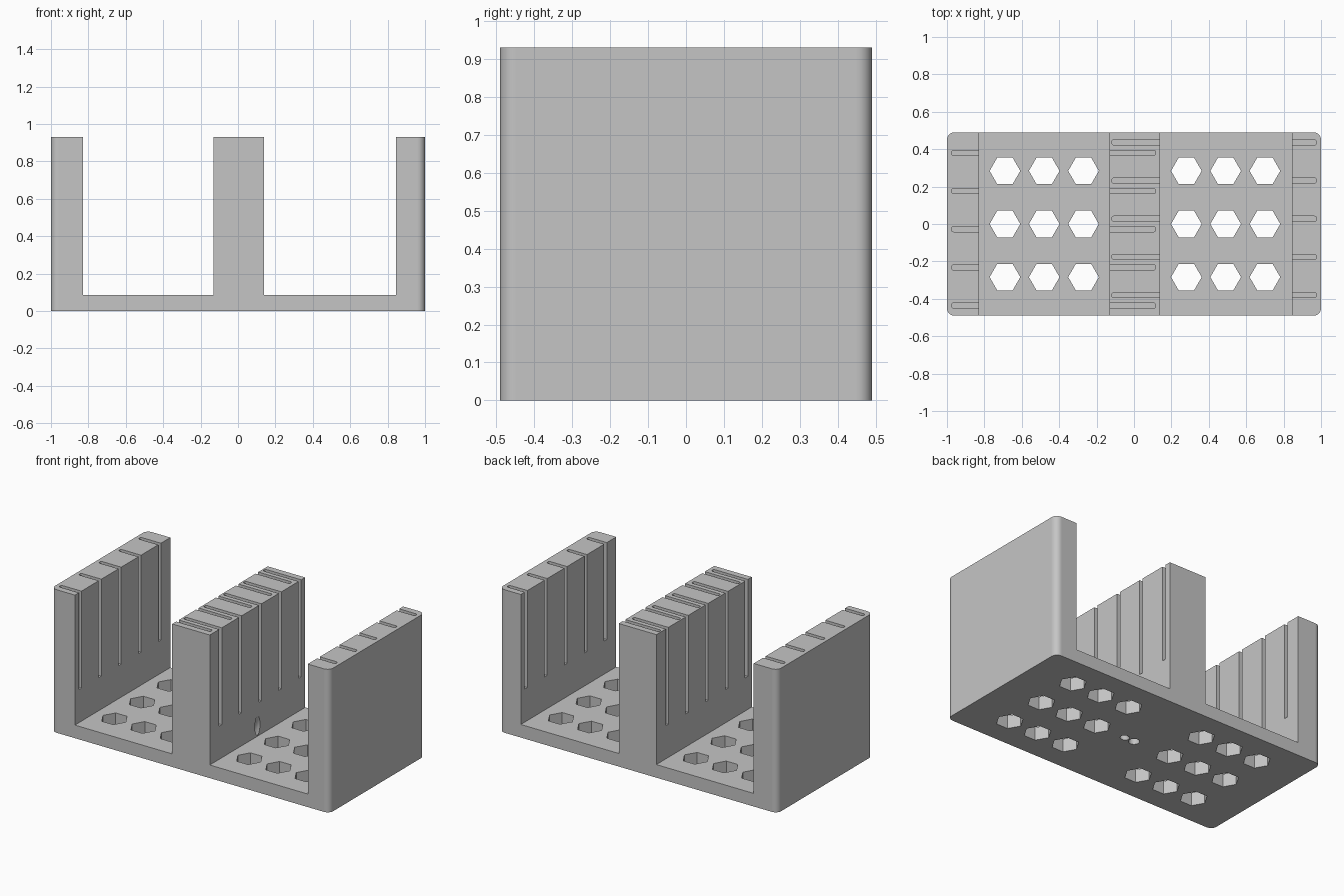
import bpy, bmesh, math
from mathutils import Matrix, Vector

cube = bpy.data.objects.get("Cube")
if cube:
    bpy.data.objects.remove(cube, do_unlink=True)

HALF_Y, TOP, FLOOR = 0.49, 0.93, 0.085
WALL_L, MID_L, MID_R, WALL_R = -0.83, -0.13, 0.14, 0.845

grey = bpy.data.materials.new("matte grey plastic")
grey.use_nodes = True
colour = (0.56, 0.56, 0.56, 1)
grey.diffuse_color = colour
grey.node_tree.nodes["Principled BSDF"].inputs["Base Color"].default_value = colour


def to_object(name, bm):
    bmesh.ops.recalc_face_normals(bm, faces=bm.faces)
    mesh = bpy.data.meshes.new(name)
    bm.to_mesh(mesh)
    bm.free()
    mesh.materials.append(grey)
    obj = bpy.data.objects.new(name, mesh)
    bpy.context.collection.objects.link(obj)
    return obj


def upright_edges(bm, verts):
    found = {e for v in verts for e in v.link_edges}
    return [e for e in found
            if (e.verts[0].co - e.verts[1].co).xy.length < 1e-5]


def add_slot(bm, x0, x1, y, z0=0.30, z1=1.0, width=0.027):
    """Upright slot with a rounded closed end."""
    size = Matrix.Diagonal((x1 - x0, width, z1 - z0, 1))
    place = Matrix.Translation(((x0 + x1) / 2, y, (z0 + z1) / 2))
    verts = bmesh.ops.create_cube(bm, size=1, matrix=place @ size)["verts"]
    bmesh.ops.bevel(bm, geom=upright_edges(bm, verts), offset=0.009,
                    segments=3, profile=0.5, affect='EDGES')


def add_rod(bm, start, end, radius, sides):
    start, end = Vector(start), Vector(end)
    axis = end - start
    turn = axis.to_track_quat('Z', 'Y').to_matrix().to_4x4()
    bmesh.ops.create_cone(bm, cap_ends=True, segments=sides, radius1=radius,
                          radius2=radius, depth=axis.length,
                          matrix=Matrix.Translation((start + end) / 2) @ turn)


# Body: floor with three walls, extruded front to back
profile = [(-1, 0), (1, 0), (1, TOP), (WALL_R, TOP), (WALL_R, FLOOR),
           (MID_R, FLOOR), (MID_R, TOP), (MID_L, TOP), (MID_L, FLOOR),
           (WALL_L, FLOOR), (WALL_L, TOP), (-1, TOP)]
bm = bmesh.new()
face = bm.faces.new([bm.verts.new((x, -HALF_Y, z)) for x, z in profile])
ext = bmesh.ops.extrude_face_region(bm, geom=[face])["geom"]
bmesh.ops.translate(bm, vec=(0, 2 * HALF_Y, 0),
                    verts=[g for g in ext if isinstance(g, bmesh.types.BMVert)])
corners = upright_edges(bm, [v for v in bm.verts if abs(v.co.x) > 0.99])
bmesh.ops.bevel(bm, geom=corners, offset=0.04, segments=8, profile=0.5,
                affect='EDGES')
body = to_object("slotted_rack", bm)

# Slots: each bay has facing pairs, the two bays are staggered
slots = bmesh.new()
for i in range(5):
    y = -0.436 + i * 0.204
    add_slot(slots, -0.975, WALL_L + 0.03, y)
    add_slot(slots, MID_L - 0.03, 0.115, y)
    add_slot(slots, -0.118, MID_R + 0.03, -y)
    add_slot(slots, WALL_R - 0.03, 0.975, -y)

# Hexagonal vents in both bay floors
vents = bmesh.new()
for bay in (-0.48, 0.49):
    for col in (-1, 0, 1):
        for row in (-1, 0, 1):
            x, y = bay + col * 0.21, row * 0.284
            add_rod(vents, (x, y, -0.05), (x, y, 0.15), 0.082, 6)
# Turn the hexagons so that a point faces sideways
first = list(vents.verts)[0].co - Vector((-0.69, -0.284, -0.05))
if abs(first.x) < 0.08 and abs(abs(first.y) - 0.082) < 0.003:
    for i in range(0, len(vents.verts), 12):
        vents.verts.ensure_lookup_table()
        hexagon = vents.verts[i:i + 12]
        centre = sum((v.co for v in hexagon), Vector()) / 12
        bmesh.ops.rotate(vents, verts=hexagon, cent=centre,
                         matrix=Matrix.Rotation(math.pi / 6, 3, 'Z'))

# Small holes under the middle wall, one slanting out of its side
slant = bmesh.new()
add_rod(slant, (0.047, 0, -0.05), (0.163, 0, 0.205), 0.026, 20)
blind = bmesh.new()
add_rod(blind, (0, 0, -0.05), (0, 0, 0.08), 0.032, 20)

# Cut everything out of the body, then drop the cutters
cutters = [to_object("slot_cutter", slots), to_object("vent_cutter", vents),
           to_object("slanted_hole_cutter", slant),
           to_object("blind_hole_cutter", blind)]
for cutter in cutters:
    cutter.hide_render = True
    cut = body.modifiers.new(cutter.name, 'BOOLEAN')
    cut.operation, cut.solver, cut.object = 'DIFFERENCE', 'EXACT', cutter
bpy.context.view_layer.update()
graph = bpy.context.evaluated_depsgraph_get()
result = bpy.data.meshes.new_from_object(body.evaluated_get(graph))
body.modifiers.clear()
body.data = result
for cutter in cutters:
    bpy.data.objects.remove(cutter, do_unlink=True)

# Smooth the rounded corners, keep the flat planes flat
bpy.ops.object.select_all(action='DESELECT')
body.select_set(True)
bpy.context.view_layer.objects.active = body
bpy.ops.object.shade_smooth_by_angle(angle=math.radians(35))
for poly in body.data.polygons:
    poly.material_index = 0
    if max(abs(c) for c in poly.normal) > 0.999:
        poly.use_smooth = False
